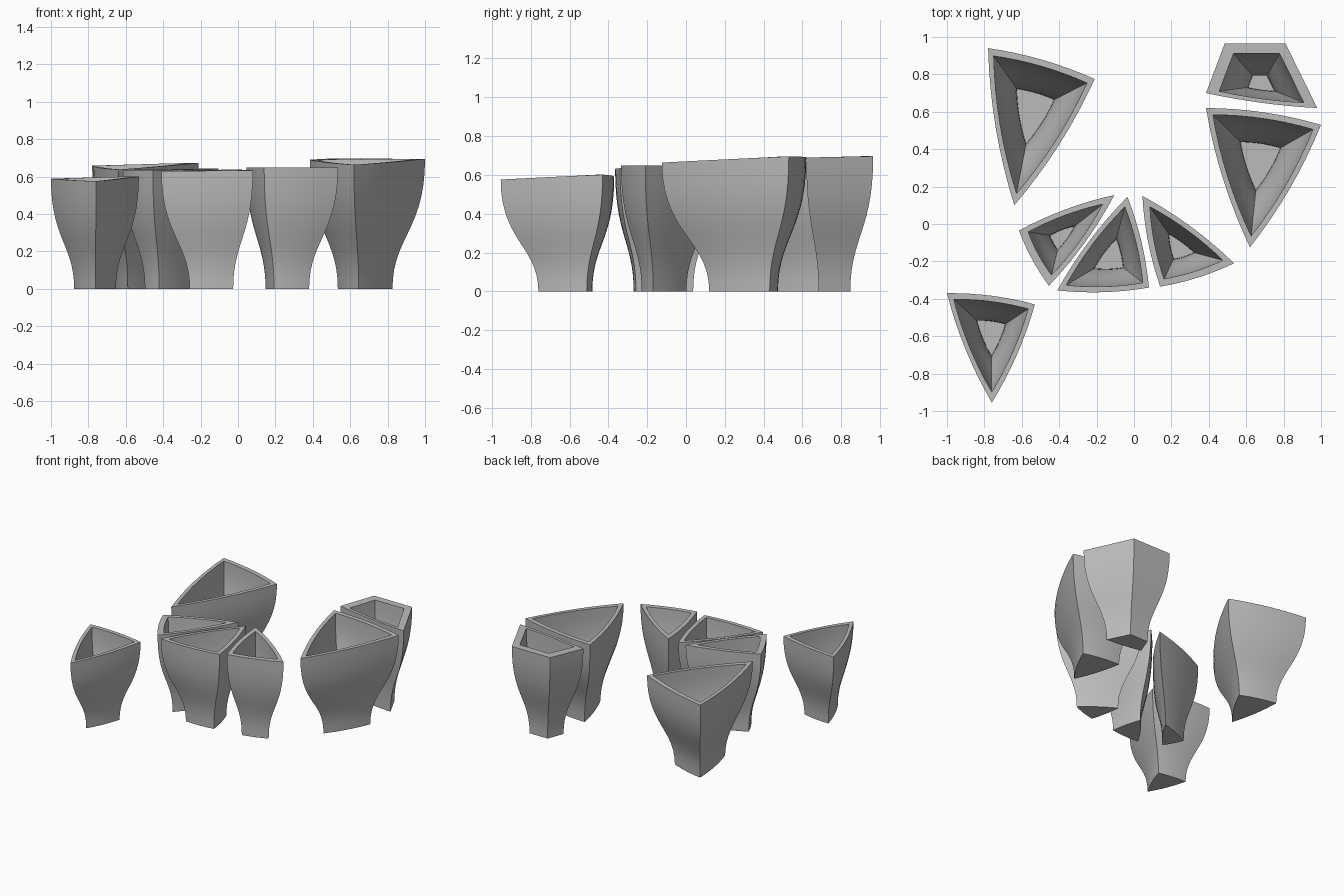
import bpy
import bmesh
import math
from mathutils import Vector

old = bpy.data.objects.get("Cube")
if old:
    bpy.data.objects.remove(old, do_unlink=True)

stone = bpy.data.materials.new("warm_grey_stone")
stone.use_nodes = True
GREY = (0.5, 0.5, 0.5, 1)
stone.diffuse_color = GREY
stone.node_tree.nodes["Principled BSDF"].inputs["Base Color"].default_value = GREY

SIDE_STEPS = 8     # segments along each bowed side
LEVELS = 14        # rings up the wall
BASE_SCALE = 0.475
FLOOR = 0.04


def flare(u):
    """S-shaped wall profile: height fraction and outline scale."""
    v = 1 - u
    height = 1.2 * u * v * v + 1.35 * u * u * v + u ** 3
    swell = u * u * (3 - 2 * u)
    return height, BASE_SCALE + (1 - BASE_SCALE) * swell


def outline(corners, bows):
    """Counter-clockwise rim outline with gently bowed sides."""
    points = []
    for i, a in enumerate(corners):
        a = Vector(a)
        b = Vector(corners[(i + 1) % len(corners)])
        out = Vector((b.y - a.y, a.x - b.x)) * bows[i]
        for s in range(SIDE_STEPS):
            f = s / SIDE_STEPS
            points.append(a.lerp(b, f) + out * 4 * f * (1 - f))
    return points


def planter(name, corners, height, wall, tilt=(0, 0), centre=None, bows=None):
    """Hollow flared pot; wall is the rim width as a share of the outline."""
    c = Vector(centre) if centre else sum(map(Vector, corners), Vector((0, 0))) / len(corners)
    shape = [p - c for p in outline(corners, bows or [0.035] * len(corners))]
    bm = bmesh.new()

    def ring(frac, scale, lift=0):
        verts = []
        for p in shape:
            top = height + p.x * tilt[0] + p.y * tilt[1]
            z = lift + frac * (top - lift)
            verts.append(bm.verts.new((c.x + p.x * scale, c.y + p.y * scale, z)))
        return verts

    steps = [flare(i / LEVELS) for i in range(LEVELS + 1)]
    rings = [ring(f, s) for f, s in steps]
    rings += [ring(f, s - wall, FLOOR) for f, s in reversed(steps)]
    for low, high in zip(rings, rings[1:]):
        for i in range(len(low)):
            j = (i + 1) % len(low)
            bm.faces.new((low[i], low[j], high[j], high[i]))
    bm.faces.new(list(reversed(rings[0])))
    bm.faces.new(rings[-1])
    bmesh.ops.recalc_face_normals(bm, faces=bm.faces[:])

    mesh = bpy.data.meshes.new(name)
    bm.to_mesh(mesh)
    bm.free()
    mesh.materials.append(stone)
    obj = bpy.data.objects.new(name, mesh)
    bpy.context.collection.objects.link(obj)
    bpy.ops.object.select_all(action='DESELECT')
    obj.select_set(True)
    bpy.context.view_layer.objects.active = obj
    bpy.ops.object.shade_smooth_by_angle(angle=math.radians(30))


# Large triangular pots at the back
planter("back_right_planter", [(-0.78, 0.94), (-0.64, 0.10), (-0.21, 0.775)],
        0.657, 0.125, (0.035, 0.03))
planter("back_left_planter", [(0.385, 0.62), (0.62, -0.125), (1.0, 0.53)],
        0.683, 0.13, (0.015, 0.04))

# Four-sided pot behind the large one
planter("four_sided_planter", [(0.485, 0.965), (0.385, 0.70), (0.98, 0.62), (0.81, 0.965)],
        0.692, 0.24, (0, 0.02), (0.68, 0.74), [0, 0.02, 0, 0])

# Cluster of three in the middle
planter("middle_right_planter", [(-0.105, 0.155), (-0.615, -0.035), (-0.455, -0.33)],
        0.638, 0.22, (0.01, 0.01))
planter("middle_planter", [(-0.035, 0.145), (-0.41, -0.355), (0.08, -0.34)],
        0.634, 0.165, (0.01, 0.01))
planter("middle_left_planter", [(0.045, 0.15), (0.14, -0.335), (0.535, -0.21)],
        0.648, 0.205)

# Small pot at the front
planter("front_right_planter", [(-1.0, -0.37), (-0.76, -0.955), (-0.53, -0.43)],
        0.589, 0.155, (0.03, 0.035))
